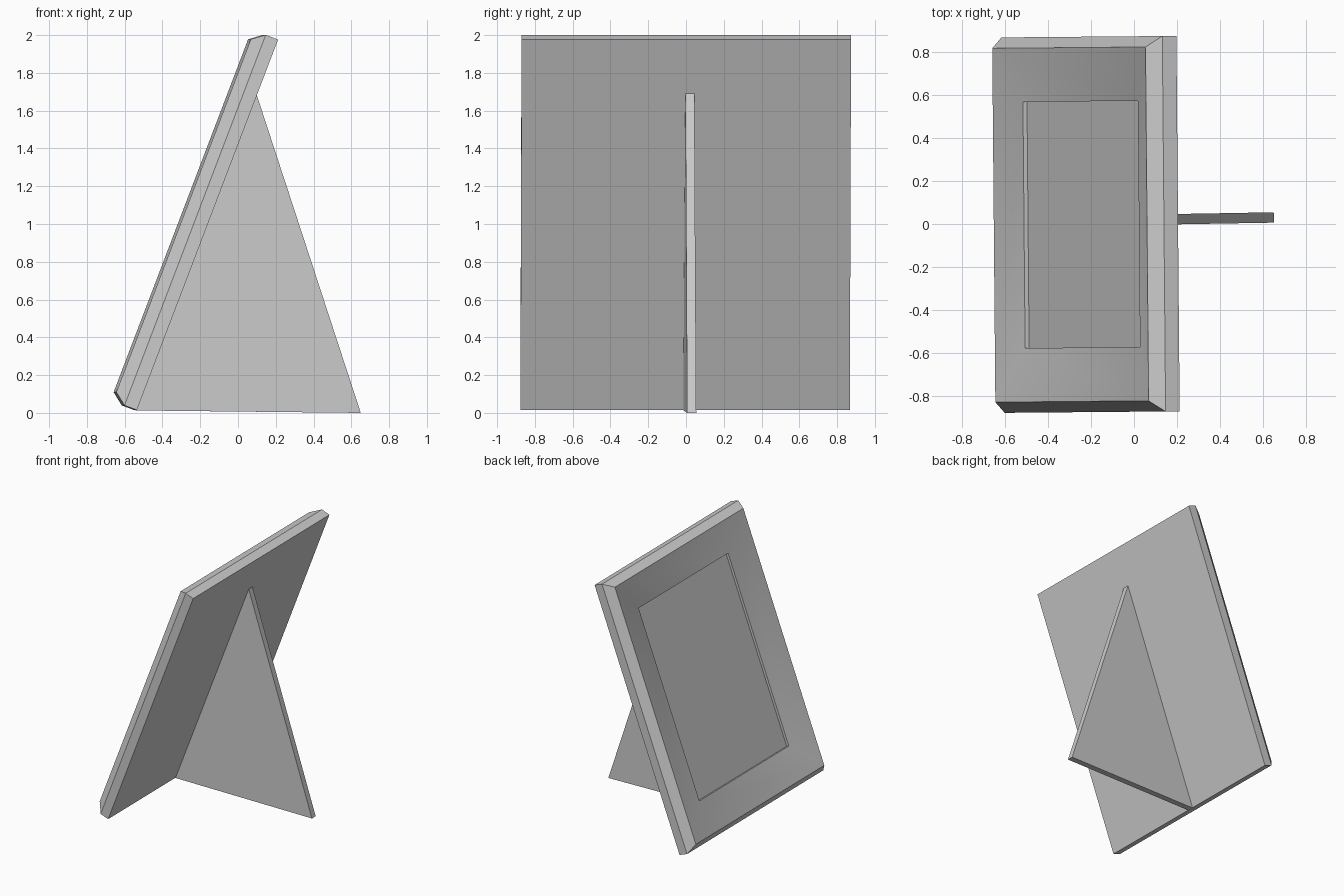
import bpy, bmesh, math
from mathutils import Vector, Matrix

if "Cube" in bpy.data.objects:
    bpy.data.objects.remove(bpy.data.objects["Cube"])

LEAN = Vector((0.356, 0, 0.934)).normalized()   # up along the leaning frame
FACE = Vector((-LEAN.z, 0, LEAN.x))             # out of the picture side
BASE = Vector((-0.543, 0, 0.015))               # lower back edge
LENGTH, HALF_W = 2.099, 0.872


def finish(name, bm, twist):
    bmesh.ops.rotate(bm, verts=bm.verts, cent=(0, 0, 0),
                     matrix=Matrix.Rotation(math.radians(twist), 3, 'Z'))
    bmesh.ops.recalc_face_normals(bm, faces=bm.faces)
    mesh = bpy.data.meshes.new(name)
    bm.to_mesh(mesh)
    bm.free()
    obj = bpy.data.objects.new(name, mesh)
    bpy.context.collection.objects.link(obj)
    return obj


def smooth(obj, degrees):
    bpy.ops.object.select_all(action='DESELECT')
    obj.select_set(True)
    bpy.context.view_layer.objects.active = obj
    bpy.ops.object.shade_smooth_by_angle(angle=math.radians(degrees))


# picture frame: rectangular rings of (inset, depth) from back to picture panel
bm = bmesh.new()
rings = []
for inset, depth in [(0, 0), (0, 0.07), (0.05, 0.135), (0.30, 0.08), (0.30, 0.06)]:
    w, lo, hi = HALF_W - inset, inset, LENGTH - inset
    rings.append([bm.verts.new(BASE + LEAN * u + FACE * depth + Vector((0, y, 0)))
                  for u, y in [(lo, -w), (lo, w), (hi, w), (hi, -w)]])
for a, b in zip(rings, rings[1:]):
    for i in range(4):
        j = (i + 1) % 4
        bm.faces.new((a[i], a[j], b[j], b[i]))
bm.faces.new(rings[0])
bm.faces.new(rings[-1])
smooth(finish("picture_frame", bm, 0.5), 30)

# back stand: thin triangular plate
bm = bmesh.new()
profile = [(-0.543, 0.013), (0.65, 0.0), (0.097, 1.69)]
sides = [[bm.verts.new((x, y, z)) for x, z in profile] for y in (-0.005, 0.043)]
for side in sides:
    bm.faces.new(side)
for i in range(3):
    j = (i + 1) % 3
    bm.faces.new((sides[0][i], sides[0][j], sides[1][j], sides[1][i]))
finish("back_stand", bm, 1.0)
